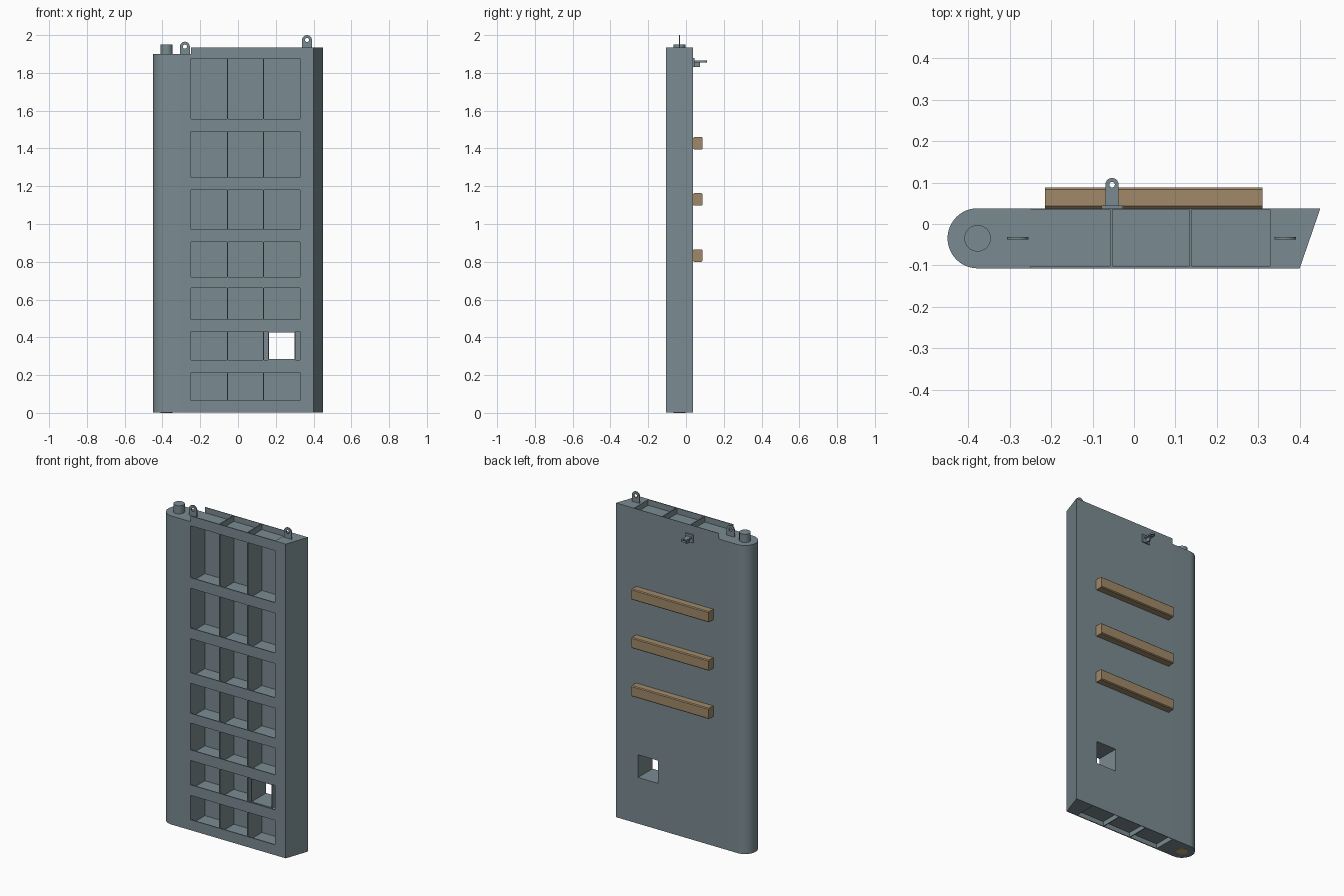
import bpy, bmesh, math

if "Cube" in bpy.data.objects:
    bpy.data.objects.remove(bpy.data.objects["Cube"])


def material(name, rgb):
    m = bpy.data.materials.new(name)
    m.diffuse_color = (*rgb, 1)
    m.use_nodes = True
    m.node_tree.nodes["Principled BSDF"].inputs["Base Color"].default_value = m.diffuse_color
    return m


STEEL = material("grey steel", (0.195, 0.258, 0.283))
WOOD = material("timber", (0.35, 0.25, 0.14))
BRONZE = material("bronze", (0.56, 0.38, 0.20))

PLACE = {"x": lambda a, b, h: (h, a, b),
         "y": lambda a, b, h: (a, h, b),
         "z": lambda a, b, h: (a, b, h)}


def prism(name, loops, axis, lo, hi, mat=STEEL, smooth=False):
    """Extrude an outline (first loop) with optional holes along an axis."""
    bm = bmesh.new()
    edges = []
    for loop in loops:
        vs = [bm.verts.new(PLACE[axis](a, b, lo)) for a, b in loop]
        edges += [bm.edges.new((vs[i - 1], vs[i])) for i in range(len(vs))]
    if len(loops) == 1:
        faces = [bm.faces.new(vs)]
    else:
        bmesh.ops.triangle_fill(bm, edges=edges, use_beauty=True)
        faces = bm.faces[:]
    new = bmesh.ops.extrude_face_region(bm, geom=faces)["geom"]
    bmesh.ops.translate(bm, vec=PLACE[axis](0, 0, hi - lo),
                        verts=[v for v in new if isinstance(v, bmesh.types.BMVert)])
    bmesh.ops.recalc_face_normals(bm, faces=bm.faces[:])
    me = bpy.data.meshes.new(name)
    bm.to_mesh(me)
    bm.free()
    me.materials.append(mat)
    ob = bpy.data.objects.new(name, me)
    bpy.context.collection.objects.link(ob)
    if smooth:
        bpy.ops.object.select_all(action="DESELECT")
        ob.select_set(True)
        bpy.context.view_layer.objects.active = ob
        bpy.ops.object.shade_smooth_by_angle(angle=math.radians(30))
    return ob


def rect(a0, a1, b0, b1):
    return [(a0, b0), (a1, b0), (a1, b1), (a0, b1)]


def arc(ca, cb, r, start, end, n):
    return [(ca + r * math.cos(math.radians(start + (end - start) * i / n)),
             cb + r * math.sin(math.radians(start + (end - start) * i / n)))
            for i in range(n + 1)]


def circle(ca, cb, r, n=32):
    return arc(ca, cb, r, 0, 360, n)[:-1]


def eye(ca, base, r, height):
    """Round-topped lug outline with its hole."""
    cb = base + height - r
    return [[(ca - r, base), (ca + r, base)] + arc(ca, cb, r, 0, 180, 20),
            circle(ca, cb, r * 0.42, 20)]


FRONT, BACK, MID = -0.107, 0.038, -0.0345
LEFT, RIGHT = -0.25, 0.328
TOP, SHOULDER, BASE = 1.935, 1.90, 0.001
HINGE_X = -0.3775

# End posts: round heel post and slanted mitre post
prism("heel_post", [[(LEFT, BACK)] + arc(HINGE_X, MID, 0.0725, 90, 270, 32) + [(LEFT, FRONT)]],
      "z", BASE, SHOULDER, smooth=True)
prism("mitre_post", [[(RIGHT, FRONT), (0.40, FRONT), (0.45, BACK), (RIGHT, BACK)]],
      "z", BASE, TOP)

# Back skin with the sluice opening
duct_hole = rect(0.165, 0.30, 0.285, 0.425)
prism("back_skin", [rect(LEFT, RIGHT, BASE, TOP), duct_hole], "y", BACK - 0.003, BACK)

# Horizontal girders: front flange strip and centred web
openings = [(0.065, 0.215), (0.28, 0.43), (0.495, 0.66), (0.72, 0.905),
            (0.97, 1.18), (1.245, 1.49), (1.555, 1.875)]
bottoms = [BASE] + [o[1] for o in openings]
tops = [o[0] for o in openings] + [TOP]
for i, (z0, z1) in enumerate(zip(bottoms, tops)):
    zc = SHOULDER - 0.003 if z1 == TOP else (z0 + z1) / 2
    prism(f"girder_flange_{i}", [rect(LEFT, RIGHT, z0, z1)], "y", FRONT, FRONT + 0.006)
    prism(f"girder_web_{i}", [rect(LEFT, RIGHT, FRONT + 0.006, BACK - 0.003)],
          "z", zc - 0.003, zc + 0.003)

# Vertical diaphragms
for i, x in enumerate((-0.055, 0.136)):
    prism(f"diaphragm_{i}", [rect(FRONT + 0.006, BACK - 0.003, BASE, TOP)],
          "x", x - 0.0025, x + 0.0025)

# Sluice duct through the leaf
prism("sluice_duct", [rect(0.16, 0.305, 0.28, 0.43), duct_hole],
      "y", FRONT + 0.004, BACK - 0.003)

# Hinge pin on top and bearing below
prism("hinge_pin", [circle(HINGE_X, MID, 0.032)], "z", SHOULDER, 1.95, smooth=True)
prism("pivot_bearing", [circle(HINGE_X, MID, 0.032)], "z", 0, 0.004, BRONZE)

# Lifting lugs
for name, x, z in (("left_lifting_lug", -0.281, SHOULDER), ("right_lifting_lug", 0.365, TOP)):
    prism(name, eye(x, z, 0.026, 0.065), "y", MID - 0.0035, MID + 0.0035, smooth=True)

# Rear bracket: base plate, flat eye and gusset below it
prism("bracket_plate", [rect(-0.079, -0.027, 1.83, 1.88)], "y", BACK, BACK + 0.007)
prism("bracket_eye", eye(-0.053, BACK + 0.007, 0.016, 0.066), "z", 1.856, 1.866, smooth=True)
prism("bracket_gusset", [rect(BACK + 0.007, 0.075, 1.832, 1.856)], "x", -0.057, -0.049)

# Timber fenders with eased long edges
for i, z in enumerate((0.80, 1.097, 1.395)):
    y0, y1, z1, c = BACK, 0.088, z + 0.066, 0.005
    prism(f"fender_{i}", [[(y0 + c, z), (y1 - c, z), (y1, z + c), (y1, z1 - c),
                           (y1 - c, z1), (y0 + c, z1), (y0, z1 - c), (y0, z + c)]],
          "x", -0.215, 0.31, WOOD)
